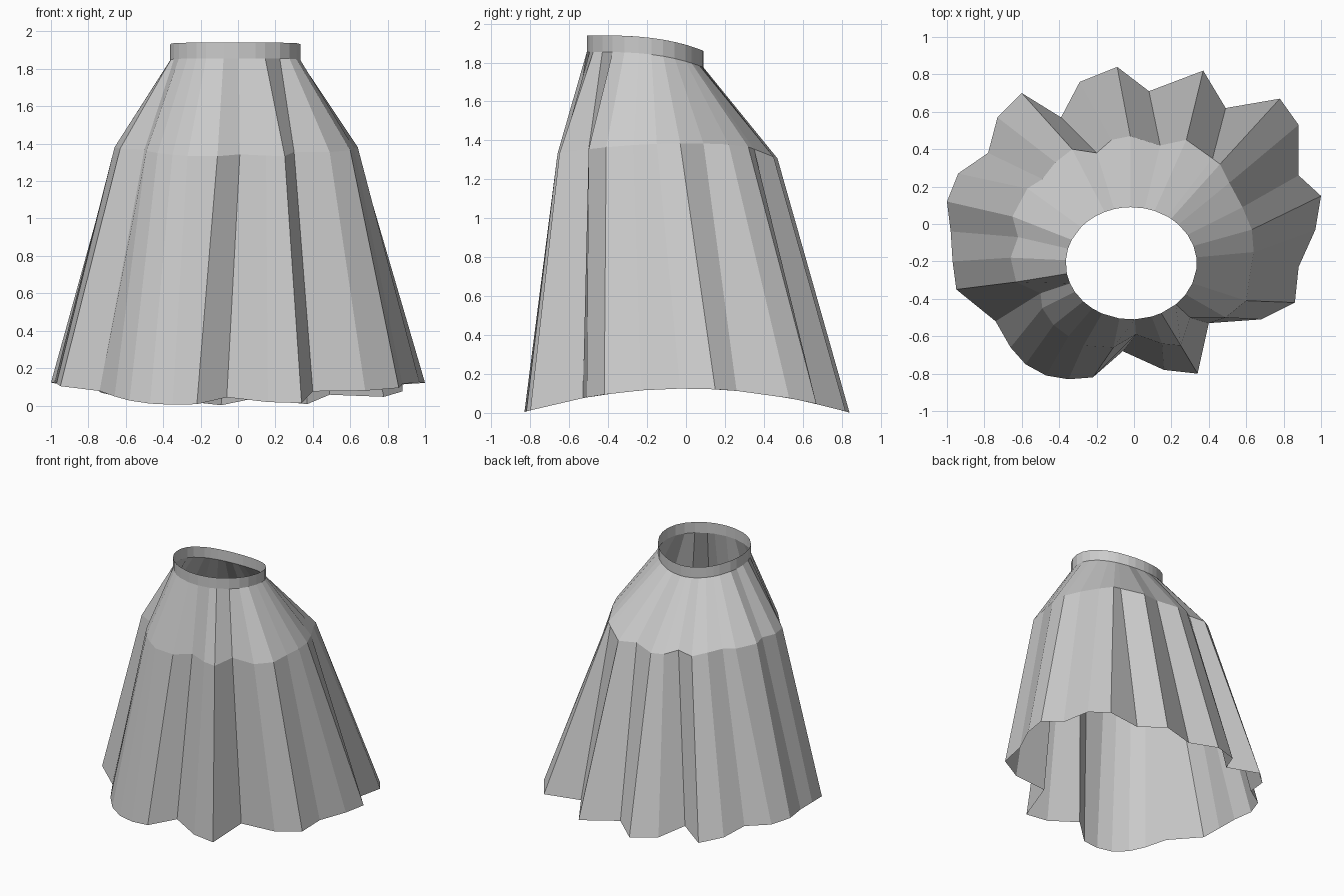
import bpy
import bmesh
from math import atan2, cos, sin

default_cube = bpy.data.objects.get("Cube")
if default_cube:
    bpy.data.objects.remove(default_cube, do_unlink=True)

# Pleat outline at the hem, counter-clockwise from the left side
HEM_OUTLINE = [
    (1, .15), (.88, .26), (.88, .53), (.78, .67), (.49, .62), (.37, .82),
    (.08, .71), (-.09, .84), (-.29, .76), (-.39, .57), (-.6, .7), (-.73, .57),
    (-.78, .38), (-.94, .27), (-1, .12), (-.98, -.04), (-.97, -.2), (-.95, -.35),
    (-.74, -.52), (-.66, -.66), (-.58, -.75), (-.47, -.81), (-.35, -.83), (-.22, -.82),
    (-.06, -.68), (.16, -.78), (.34, -.8), (.4, -.53), (.68, -.51), (.86, -.42),
    (.88, -.23), (.97, -.03),
]

# The same pleats where they break at the hip
HIP_OUTLINE = [
    (.63, -.03), (.58, .09), (.51, .22), (.46, .32), (.42, .35), (.28, .45),
    (.14, .42), (-.02, .47), (-.12, .45), (-.2, .38), (-.33, .4), (-.42, .33),
    (-.49, .24), (-.57, .19), (-.65, .04), (-.62, -.07), (-.66, -.18), (-.63, -.31),
    (-.5, -.37), (-.49, -.45), (-.43, -.54), (-.35, -.6), (-.27, -.65), (-.11, -.66),
    (.01, -.59), (.15, -.64), (.25, -.65), (.3, -.5), (.49, -.5), (.6, -.41),
    (.62, -.27), (.64, -.15),
]

WAIST_X, WAIST_Y = -.015, -.21
WAIST_RX, WAIST_RY = .35, .3


def hem_height(y):
    """The hem dips at the front and back."""
    return .125 - .175 * y * y


def hip_height(y):
    return 1.385 - .12 * y * y - .3 * max(0, y - .3)


def waist_ring(height):
    """Oval waist with one point per pleat, sinking towards the back."""
    ring = []
    for hip_x, hip_y in HIP_OUTLINE:
        angle = atan2((hip_y - WAIST_Y) / WAIST_RY, (hip_x - WAIST_X) / WAIST_RX)
        x = WAIST_X + WAIST_RX * cos(angle)
        y = WAIST_Y + WAIST_RY * sin(angle)
        back = (y - WAIST_Y + WAIST_RY) / (2 * WAIST_RY)
        ring.append((x, y, height - .08 * back ** 3))
    return ring


def loft(name, rings, material):
    """Join closed rings of points into an open flat-shaded sheet."""
    mesh = bpy.data.meshes.new(name)
    bm = bmesh.new()
    loops = [[bm.verts.new(point) for point in ring] for ring in rings]
    for lower, upper in zip(loops, loops[1:]):
        for i in range(len(lower)):
            j = (i + 1) % len(lower)
            bm.faces.new((lower[i], lower[j], upper[j], upper[i]))
    bm.to_mesh(mesh)
    bm.free()
    mesh.materials.append(material)
    obj = bpy.data.objects.new(name, mesh)
    bpy.context.collection.objects.link(obj)
    return obj


# Plain cloth colour
cloth = bpy.data.materials.new("light_grey_cloth")
cloth.use_nodes = True
colour = (.6, .6, .6, 1)
cloth.diffuse_color = colour
cloth.node_tree.nodes["Principled BSDF"].inputs["Base Color"].default_value = colour

# Pleated skirt from hem to hip to waist
hem = [(x, y, hem_height(y)) for x, y in HEM_OUTLINE]
hip = [(x, y, hip_height(y)) for x, y in HIP_OUTLINE]
waist_seam = waist_ring(1.855)
loft("pleated_skirt", [hem, hip, waist_seam], cloth)

# Narrow waistband above the seam
loft("waistband", [waist_seam, waist_ring(1.94)], cloth)
